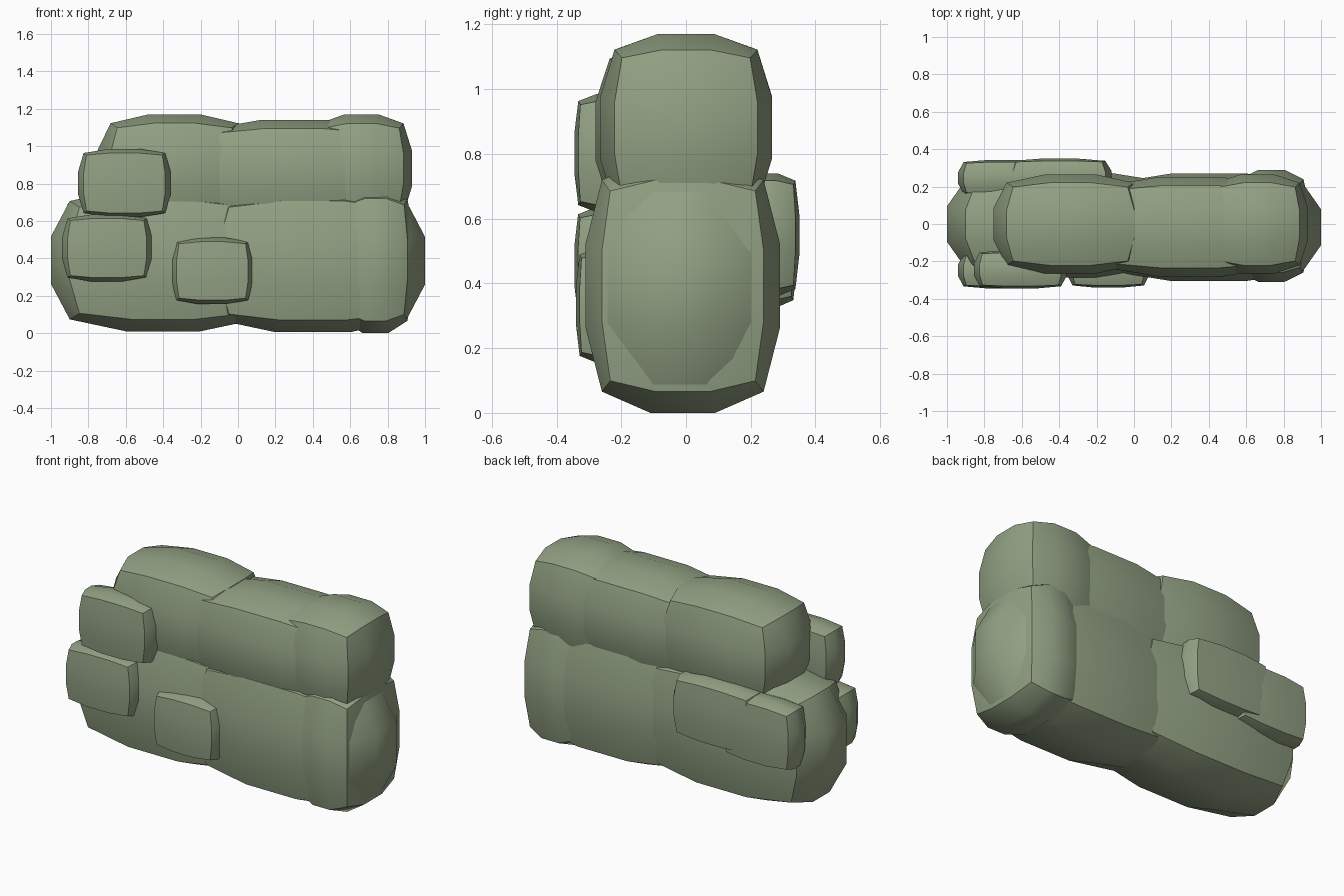
import bpy, bmesh
from mathutils import Vector

if "Cube" in bpy.data.objects:
    bpy.data.objects.remove(bpy.data.objects["Cube"])


def stone(name, lo, hi, t=0.7):
    """Pillowed block filling the box lo..hi: 3x3 faces per side, drawn towards a sphere by t."""
    bm = bmesh.new()
    bmesh.ops.create_cube(bm, size=2)
    bmesh.ops.subdivide_edges(bm, edges=bm.edges[:], cuts=2, use_grid_fill=True)
    half = Vector([(b - a) / 2 for a, b in zip(lo, hi)])
    reach = (11 / 9) ** 0.5  # distance of the face-centre corners
    for v in bm.verts:
        v.co = v.co * (1 - t + t * reach / v.co.length) * half
    me = bpy.data.meshes.new(name)
    bm.to_mesh(me)
    bm.free()
    ob = bpy.data.objects.new(name, me)
    bpy.context.collection.objects.link(ob)
    ob.location = [(a + b) / 2 for a, b in zip(lo, hi)]
    ob.data.materials.append(moss)
    bpy.context.view_layer.objects.active = ob
    ob.select_set(True)
    bpy.ops.object.shade_smooth_by_angle(angle=0.6)
    ob.select_set(False)
    return ob


moss = bpy.data.materials.new("mossy_stone")
moss.diffuse_color = (0.29, 0.36, 0.23, 1)
moss.use_nodes = True
moss.node_tree.nodes["Principled BSDF"].inputs["Base Color"].default_value = moss.diffuse_color

# Lower course
stone("lower_left_stone", (-1.0, -0.285, 0.01), (0.2, 0.285, 0.77))
stone("lower_right_stone", (-0.2, -0.305, 0.005), (1.0, 0.27, 0.77))
stone("lower_end_stone", (0.53, -0.31, 0.0), (0.94, 0.29, 0.785))

# Upper course
stone("upper_left_stone", (-0.75, -0.265, 0.60), (0.07, 0.265, 1.17))
stone("upper_middle_stone", (-0.23, -0.28, 0.60), (0.83, 0.25, 1.14))
stone("upper_end_stone", (0.39, -0.265, 0.59), (0.93, 0.265, 1.17))

# Small stones standing proud of the front
stone("front_top_stone", (-0.855, -0.345, 0.62), (-0.36, -0.14, 0.985), 0.5)
stone("front_side_stone", (-0.94, -0.345, 0.275), (-0.46, -0.15, 0.635), 0.5)
stone("front_low_stone", (-0.355, -0.34, 0.155), (0.08, -0.15, 0.51), 0.5)

# Small stones standing proud of the back
stone("back_outer_stone", (-0.94, 0.15, 0.325), (-0.45, 0.343, 0.715), 0.5)
stone("back_inner_stone", (-0.68, 0.15, 0.36), (-0.12, 0.35, 0.74), 0.5)
